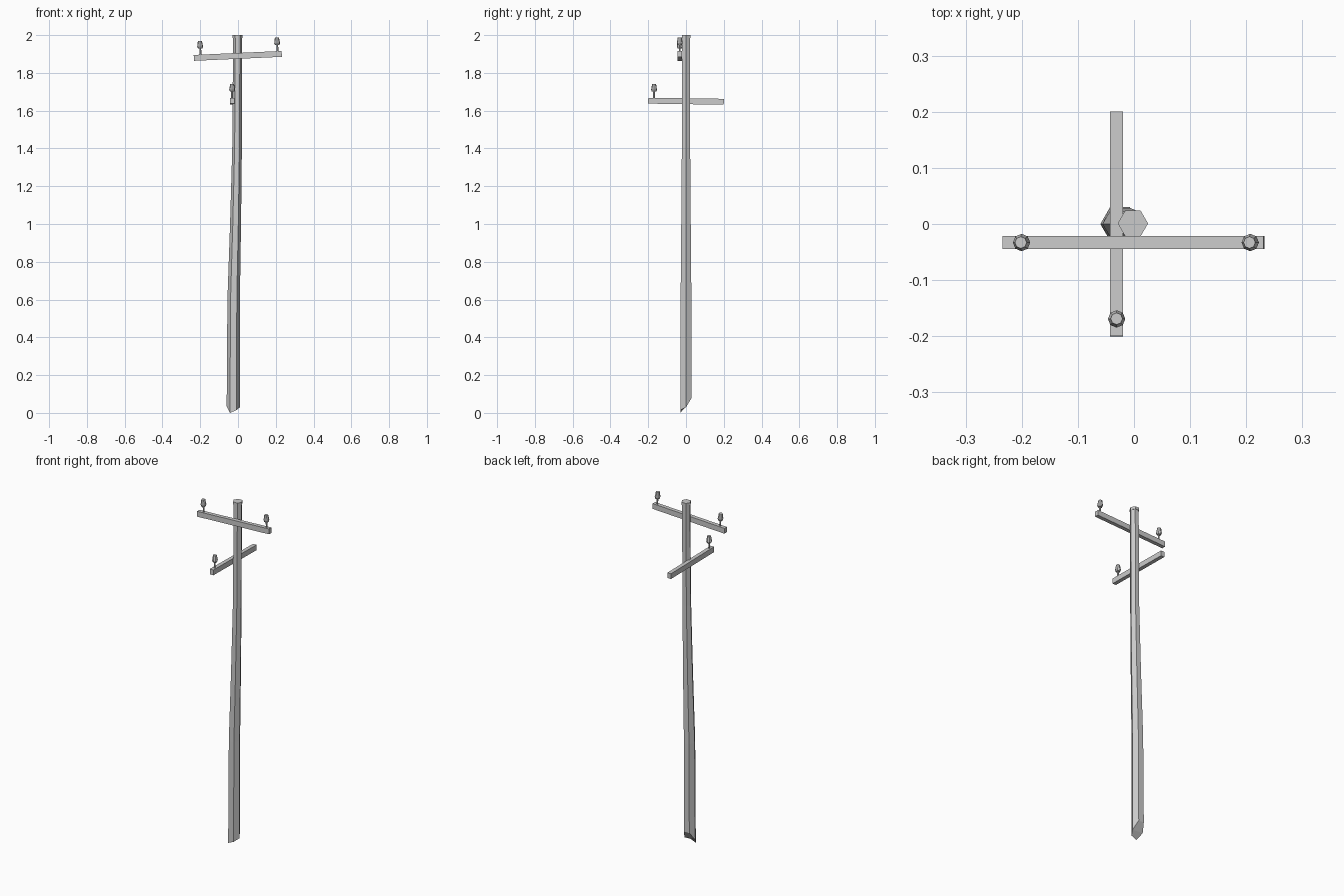
import bpy, bmesh
from math import cos, sin, pi, radians
from mathutils import Matrix, Vector

if "Cube" in bpy.data.objects:
    bpy.data.objects.remove(bpy.data.objects["Cube"])


def finish(name, bm):
    bmesh.ops.recalc_face_normals(bm, faces=bm.faces)
    me = bpy.data.meshes.new(name)
    bm.to_mesh(me)
    bm.free()
    ob = bpy.data.objects.new(name, me)
    bpy.context.collection.objects.link(ob)
    return ob


def loft(name, rings, sides, matrix=None, base_heights=None):
    """Stack rings (x, y, z, radius); base_heights gives a ragged bottom ring."""
    bm = bmesh.new()
    loops = []
    for k, (x, y, z, r) in enumerate(rings):
        loop = []
        for i in range(sides):
            a = 2 * pi * i / sides
            h = base_heights[i] if base_heights and k == 0 else z
            loop.append(bm.verts.new((x + r * cos(a), y + r * sin(a), h)))
        loops.append(loop)
    for lo, hi in zip(loops, loops[1:]):
        for i in range(sides):
            j = (i + 1) % sides
            bm.faces.new((lo[i], lo[j], hi[j], hi[i]))
    bm.faces.new(loops[-1])
    # Split the bottom so the slanted cut stays planar
    if base_heights:
        b = loops[0]
        bm.faces.new((b[0], b[1], b[2], b[3]))
        bm.faces.new((b[3], b[4], b[5], b[0]))
    else:
        bm.faces.new(loops[0])
    if matrix:
        bm.transform(matrix)
    return finish(name, bm)


def crossarm(name, size, matrix):
    bm = bmesh.new()
    bmesh.ops.create_cube(bm, size=1)
    bm.transform(matrix @ Matrix.Diagonal((*size, 1)))
    return finish(name, bm)


def insulator(name, matrix):
    # Pin, flared skirt and narrower crown
    loft(name + "_pin", [(0, 0, 0, .005), (0, 0, .04, .005)], 6, matrix)
    loft(name, [(0, 0, .035, .012), (0, 0, .045, .0155), (0, 0, .075, .0105)], 8, matrix)


# Slightly bent pole with a slanted cut foot
loft("pole", [(-.025, 0, 0, .035), (-.023, 0, .6, .033), (-.013, 0, 1.0, .029),
              (-.005, 0, 1.4, .0255), (-.002, .001, 1.985, .024)], 6,
     base_heights=[.03, .08, .08, .035, 0, .015])
loft("pole_cap", [(-.002, .001, 1.985, .027), (-.002, .001, 2.0, .027)], 6)

# Upper crossarm along x, slightly tilted
upper = Matrix.Translation((-.001, -.033, 1.89)) @ Matrix.Rotation(radians(-2.6), 4, 'Y')
crossarm("upper_crossarm", (.466, .023, .031), upper)
for side, x in (("left", -.197), ("right", .211)):
    insulator(side + "_insulator", upper @ Matrix.Translation((x, 0, .0135)))

# Lower crossarm along y
lower = Matrix.Translation((-.031, 0, 1.65)) @ Matrix.Rotation(radians(-.8), 4, 'X')
crossarm("lower_crossarm", (.023, .4, .031), lower)
insulator("lower_insulator", lower @ Matrix.Translation((0, -.17, .0135)))
